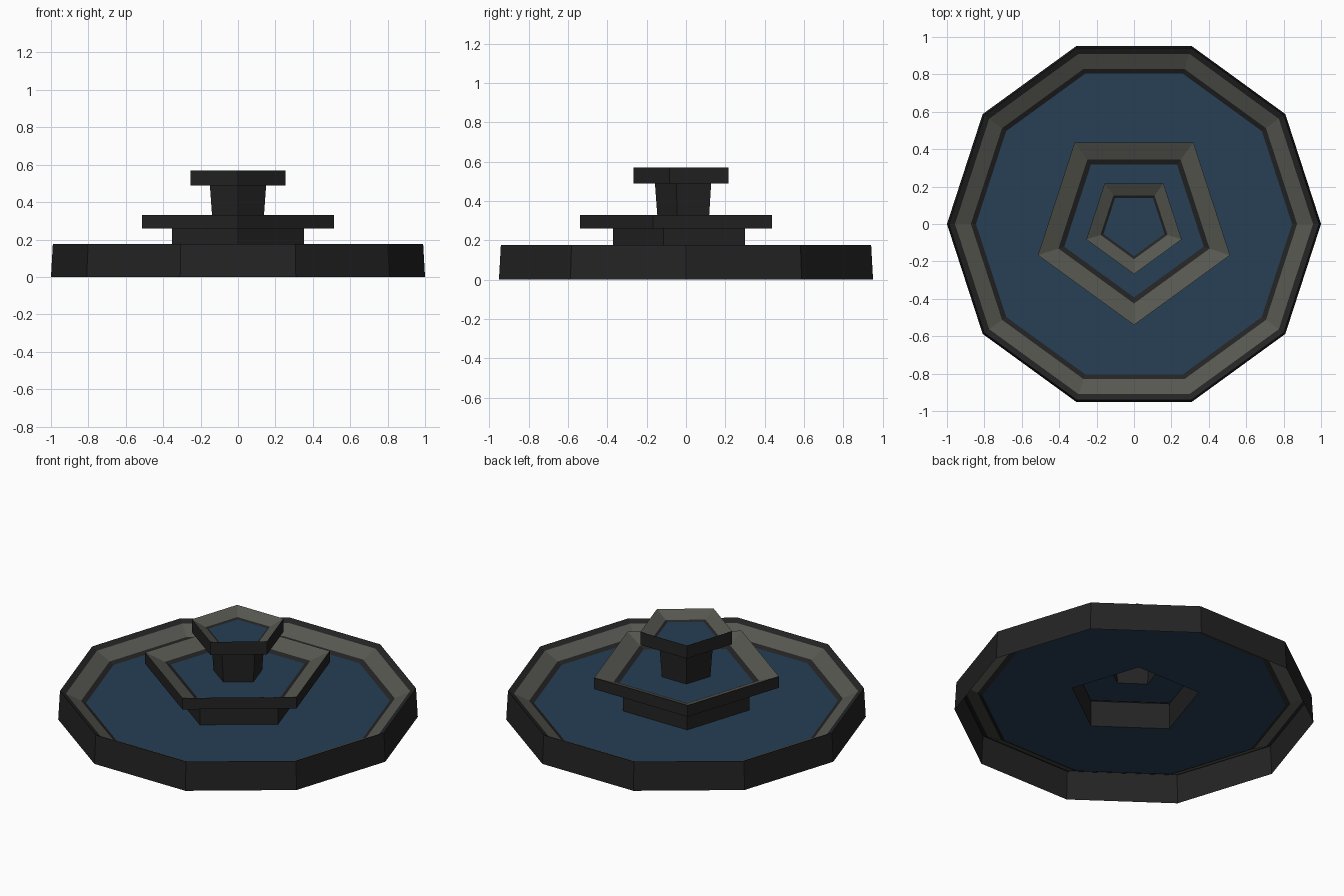
import bpy, math

if "Cube" in bpy.data.objects:
    bpy.data.objects.remove(bpy.data.objects["Cube"])


def mat(name, c):
    m = bpy.data.materials.new(name)
    m.diffuse_color = (*c, 1)
    m.use_nodes = True
    m.node_tree.nodes["Principled BSDF"].inputs["Base Color"].default_value = m.diffuse_color
    return m


STONE = mat("grey stone", (0.095, 0.095, 0.082))
DARK = mat("dark stone", (0.017, 0.017, 0.017))
WATER = mat("blue water", (0.020, 0.050, 0.092))


def ring(n, r, z):
    # decagon starts on +x, pentagon points to the front
    a0 = 0 if n == 10 else -math.pi / 2
    return [(r * math.cos(a0 + 2 * math.pi * i / n),
             r * math.sin(a0 + 2 * math.pi * i / n), z) for i in range(n)]


def make(name, verts, faces, mats, idx=None):
    me = bpy.data.meshes.new(name)
    me.from_pydata(verts, [], faces)
    for m in mats:
        me.materials.append(m)
    if idx:
        for p, i in zip(me.polygons, idx):
            p.material_index = i
    ob = bpy.data.objects.new(name, me)
    bpy.context.collection.objects.link(ob)


def loft(name, n, profile, mats, bands):
    """Stack rings from (radius, z); bands gives a material slot per strip."""
    verts, faces, idx = [], [], []
    for r, z in profile:
        verts += ring(n, r, z)
    for b, slot in enumerate(bands):
        for i in range(n):
            j = (i + 1) % n
            faces.append((b * n + i, b * n + j, (b + 1) * n + j, (b + 1) * n + i))
            idx.append(slot)
    make(name, verts, faces, mats, idx)


def slope(r0, z0, r1, z1, r):
    return (r, z0 + (z1 - z0) * (r0 - r) / (r0 - r1))


# lower basin: open-bottomed wall and rim sloping in to the water
Z1 = 0.10
loft("lower_basin", 10,
     [(1.0, 0), (0.99, 0.175), slope(0.99, 0.175, 0.845, Z1, 0.957),
      slope(0.99, 0.175, 0.845, Z1, 0.872), (0.845, Z1)],
     [DARK, STONE], [0, 0, 1, 0])

# lower water: decagon with a pentagon opening for the hollow pedestal
verts = ring(10, 0.845, Z1) + ring(5, 0.37, Z1)
faces = []
for k in range(5):
    a = (7 + 2 * k) % 10          # decagon corner just before pentagon corner k
    b, c = (a + 1) % 10, (a + 2) % 10
    faces += [(10 + k, a, b), (10 + k, b, c, 10 + (k + 1) % 5)]
make("lower_water", verts, faces, [WATER])

# middle tier: pedestal, underside, side, sloped rim
Z2 = 0.275
loft("middle_basin", 5,
     [(0.37, Z1), (0.37, 0.26), (0.54, 0.26), (0.54, 0.33),
      slope(0.54, 0.33, 0.392, Z2, 0.425), (0.392, Z2)],
     [DARK, STONE], [0, 0, 0, 1, 0])
loft("middle_water", 5, [(0.392, Z2), (0.142, Z2)], [WATER], [0])

# top tier: flared column, underside, side, sloped rim
Z3 = 0.525
loft("top_basin", 5,
     [(0.142, Z2), (0.158, 0.49), (0.268, 0.49), (0.268, 0.57),
      slope(0.268, 0.57, 0.172, Z3, 0.188), (0.172, Z3)],
     [DARK, STONE], [0, 0, 0, 1, 0])
make("top_water", ring(5, 0.172, Z3), [tuple(range(5))], [WATER])
